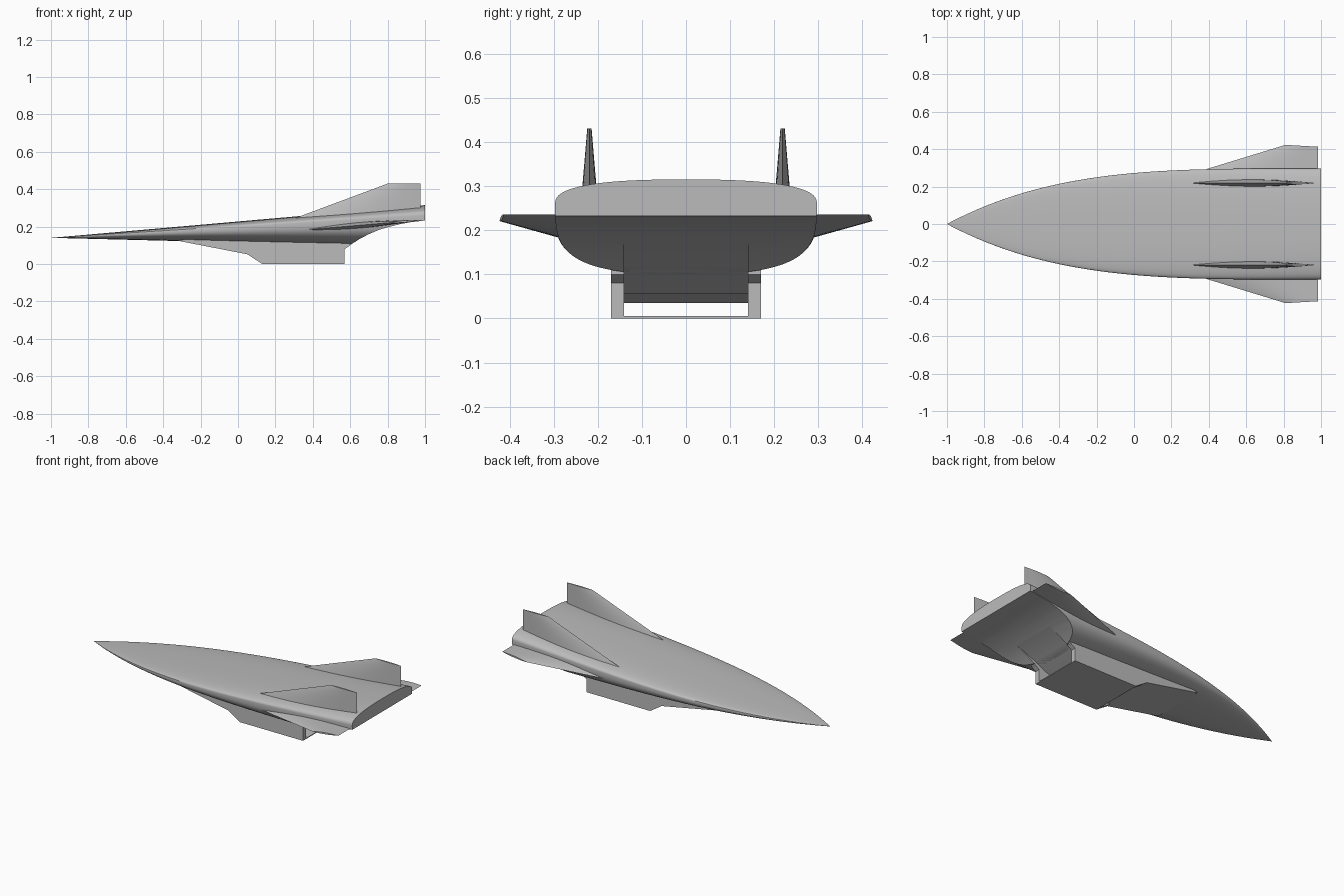
import bpy, bmesh, math

if "Cube" in bpy.data.objects:
    bpy.data.objects.remove(bpy.data.objects["Cube"])

grey = bpy.data.materials.new("hull grey")
grey.use_nodes = True
colour = (0.5, 0.5, 0.5, 1)
grey.diffuse_color = colour
grey.node_tree.nodes["Principled BSDF"].inputs["Base Color"].default_value = colour


def finish(name, bm):
    bmesh.ops.remove_doubles(bm, verts=bm.verts, dist=1e-5)
    bmesh.ops.recalc_face_normals(bm, faces=bm.faces)
    mesh = bpy.data.meshes.new(name)
    bm.to_mesh(mesh)
    bm.free()
    mesh.materials.append(grey)
    obj = bpy.data.objects.new(name, mesh)
    bpy.context.collection.objects.link(obj)
    return obj


def loft(name, rings):
    """Skin closed rings of equal length and cap both ends."""
    bm = bmesh.new()
    loops = [[bm.verts.new(p) for p in ring] for ring in rings]
    for a, b in zip(loops, loops[1:]):
        for i in range(len(a)):
            j = (i + 1) % len(a)
            bm.faces.new((a[i], a[j], b[j], b[i]))
    bm.faces.new(loops[0])
    bm.faces.new(loops[-1])
    return finish(name, bm)


def slab(name, profile, half_width):
    """Extrude a side profile (x, z) across the model."""
    return loft(name, [[(x, y, z) for x, z in profile] for y in (-half_width, half_width)])


def activate(obj):
    bpy.ops.object.select_all(action='DESELECT')
    obj.select_set(True)
    bpy.context.view_layer.objects.active = obj


def cut(obj, cutter):
    activate(obj)
    mod = obj.modifiers.new("cut", 'BOOLEAN')
    mod.operation = 'DIFFERENCE'
    mod.solver = 'EXACT'
    mod.object = cutter
    bpy.ops.object.modifier_apply(modifier=mod.name)


def smooth(obj, angle=30):
    activate(obj)
    bpy.ops.object.shade_smooth_by_angle(angle=math.radians(angle))


def power(value, exponent):
    return math.copysign(abs(value) ** exponent, value)


# Fuselage: a flat-topped, round-bellied section growing from the nose
def section(t, count=72):
    x = 2 * t - 1
    width = 0.297 * (1 - (1 - t) ** 3.6)
    top, bottom = 0.14 + 0.175 * t, 0.14 - 0.05 * t
    waist = bottom + 0.75 * (top - bottom)
    ring = []
    for i in range(count):
        a = 2 * math.pi * i / count
        n = 2.6 if math.sin(a) > 0 else 2.9
        rise = top - waist if math.sin(a) > 0 else waist - bottom
        ring.append((x, width * power(math.cos(a), 2 / n),
                     waist + rise * power(math.sin(a), 2 / n)))
    return ring


stations = 40
fuselage = loft("fuselage", [section((i / stations) ** 1.4) for i in range(stations + 1)])

# Engine nacelle with its forebody compression ramp
nacelle = slab("engine_nacelle", [(-0.32, 0.124), (0.05, 0.052), (0.13, 0), (0.57, 0),
                                  (0.57, 0.08), (0.6, 0.1), (0.6, 0.13), (-0.25, 0.14)], 0.17)

# Curved afterbody and open engine duct
aft_cutter = slab("afterbody_cutter", [(0.57, 0.0), (0.57, 0.08), (0.61, 0.108), (0.65, 0.134),
                                       (0.7, 0.16), (0.75, 0.181), (0.8, 0.197), (0.86, 0.212),
                                       (0.92, 0.223), (1.02, 0.235), (1.02, 0.0)], 0.5)
duct_cutter = slab("duct_cutter", [(0.0, 0.005), (0.0, 0.0617), (0.05, 0.052), (0.18, 0.035),
                                   (0.3, 0.035), (0.36, 0.055), (0.46, 0.055), (0.53, 0.087),
                                   (0.6, 0.122), (0.67, 0.152), (0.73, 0.173), (0.785, 0.19),
                                   (0.785, 0.005)], 0.14)
cut(fuselage, aft_cutter)
cut(fuselage, duct_cutter)
cut(nacelle, duct_cutter)
for cutter in (aft_cutter, duct_cutter):
    bpy.data.objects.remove(cutter)
smooth(fuselage)
smooth(nacelle, 15)


# Lens-shaped aerofoil as (chord fraction, thickness fraction) pairs
def lens(steps=16):
    upper = [(i / steps, 0.5 * math.sin(math.pi * (i / steps) ** 0.9)) for i in range(steps + 1)]
    return upper + [(u, -h) for u, h in upper[-2:0:-1]]


for side, label in ((1, "left"), (-1, "right")):
    # Upright tail fin
    rings = []
    for lead, z, thick in ((0.29, 0.24, 0.042), (0.8, 0.43, 0.01)):
        rings.append([(lead + u * (0.977 - lead), side * (0.219 + h * thick), z)
                      for u, h in lens()])
    smooth(loft(label + "_tail_fin", rings))

    # Small delta wing, tilted with the hull
    rings = []
    for lead, y, sweep, thick in ((0.277, 0.26, 0, 0.036), (0.81, 0.423, -0.01, 0.01)):
        ring = []
        for u, h in lens():
            x = lead + u * (0.985 - lead)
            ring.append((x, side * (y + sweep * u), 0.183 + 0.084 * (x - 0.36) + h * thick))
        rings.append(ring)
    smooth(loft(label + "_wing", rings))
